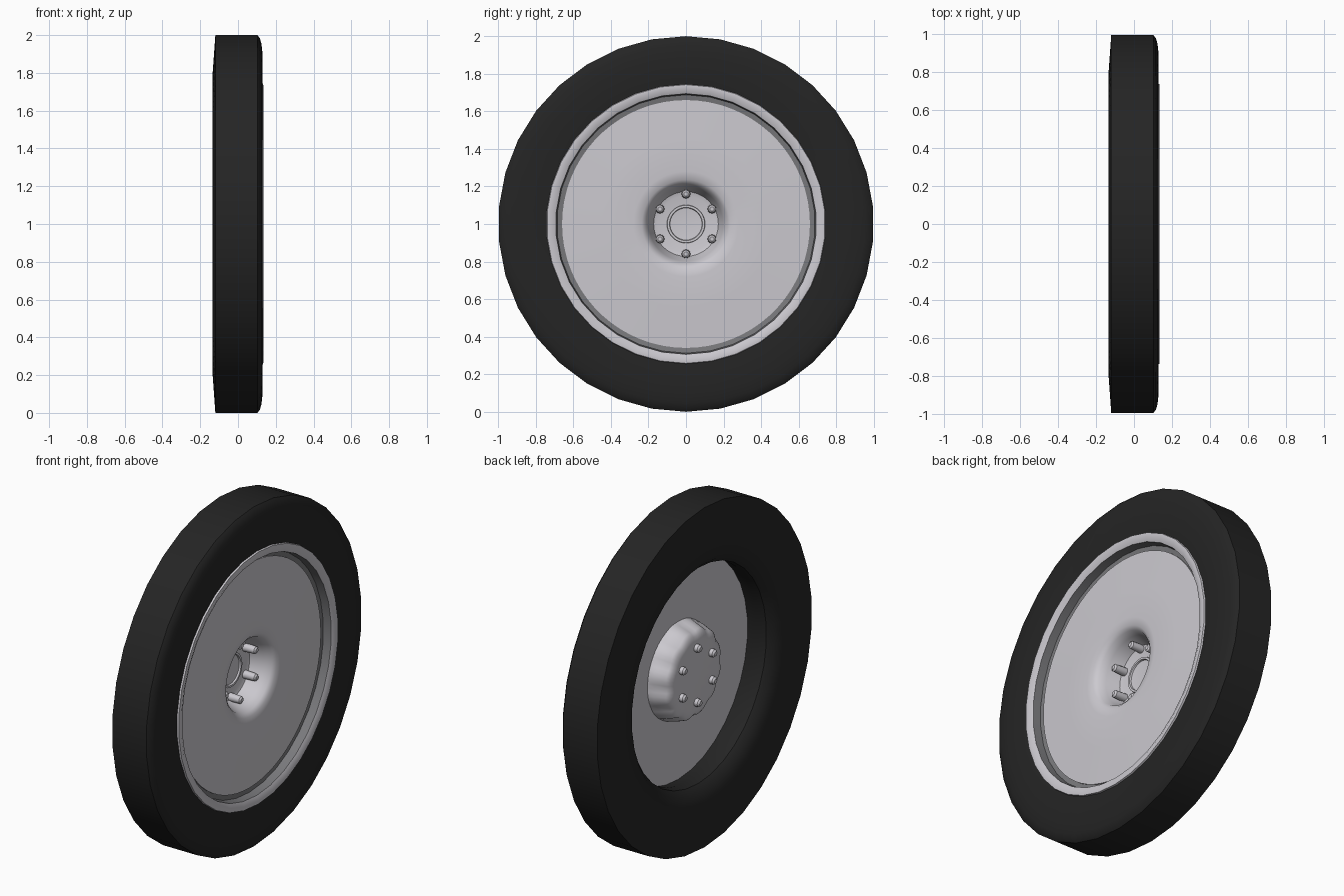
import bpy, bmesh, math

if "Cube" in bpy.data.objects:
    bpy.data.objects.remove(bpy.data.objects["Cube"])


def material(name, rgb):
    m = bpy.data.materials.new(name)
    m.diffuse_color = (*rgb, 1.0)
    m.use_nodes = True
    m.node_tree.nodes["Principled BSDF"].inputs["Base Color"].default_value = m.diffuse_color
    return m


RUBBER = material("black rubber", (0.018, 0.018, 0.018))
METAL = material("light grey metal", (0.60, 0.585, 0.625))
DARK = material("dark grey groove", (0.19, 0.19, 0.20))


def revolve(name, profile, mats, sides=34, scallop=None, center=(0, 0), closed=True,
            dark_segments=(), angle=35):
    """Spin (x, radius) points about an axis along x; center is (y, z)."""
    bm = bmesh.new()
    rings = []
    for k in range(sides):
        a = 2 * math.pi * k / sides
        ring = []
        for i, (x, r) in enumerate(profile):
            if scallop:
                r += scallop(i, a)
            ring.append(bm.verts.new((x, center[0] + r * math.sin(a),
                                      center[1] + r * math.cos(a))))
        rings.append(ring)
    n = len(profile)
    for k in range(sides):
        p, q = rings[k], rings[(k + 1) % sides]
        for i in range(n if closed else n - 1):
            j = (i + 1) % n
            if profile[i][1] == 0 and profile[j][1] == 0:
                continue
            f = bm.faces.new((p[i], p[j], q[j], q[i]))
            f.material_index = 1 if i in dark_segments else 0
    bmesh.ops.remove_doubles(bm, verts=bm.verts, dist=1e-5)
    bmesh.ops.recalc_face_normals(bm, faces=bm.faces)
    me = bpy.data.meshes.new(name)
    bm.to_mesh(me)
    bm.free()
    for m in mats:
        me.materials.append(m)
    ob = bpy.data.objects.new(name, me)
    bpy.context.collection.objects.link(ob)
    bpy.ops.object.select_all(action='DESELECT')
    ob.select_set(True)
    bpy.context.view_layer.objects.active = ob
    bpy.ops.object.shade_smooth_by_angle(angle=math.radians(angle))
    ob.location.z = 1.0
    return ob


# Tyre: rounded front shoulder, flat square-edged back, rolled inner lip
revolve("tyre", [(0.05, 0.70), (0.122, 0.735), (0.130, 0.80), (0.130, 0.90),
                 (0.124, 0.955), (0.115, 0.985), (0.102, 1.0), (-0.12, 1.0),
                 (-0.135, 0.79), (-0.130, 0.72), (-0.112, 0.665), (-0.08, 0.635),
                 (-0.03, 0.63), (0.05, 0.645)], [RUBBER])

# Rim lip with the dark groove around the disc
revolve("rim", [(0.115, 0.747), (0.133, 0.742), (0.135, 0.722), (0.122, 0.694),
                (0.075, 0.688), (0.070, 0.655), (0.05, 0.655), (0.05, 0.70)],
        [METAL, DARK], dark_segments=(3, 4))

# Wheel disc: gently coned front, deep hub well, flat back
revolve("wheel_disc", [(0.052, 0.66), (0.078, 0.660), (0.086, 0.45), (0.092, 0.28),
                       (0.086, 0.235), (0.068, 0.213), (0.03, 0.198), (-0.045, 0.172),
                       (-0.052, 0.15), (-0.052, 0.0), (-0.062, 0.0), (-0.062, 0.20),
                       (0.052, 0.24)], [METAL], sides=68)


# Scalloped hub boss on the back
def flute(i, a):
    return -0.013 * abs(math.cos(6 * a)) ** 3 if i in (1, 2, 3) else 0.0


revolve("hub_boss", [(0.055, 0.285), (0.02, 0.280), (-0.045, 0.258),
                     (-0.062, 0.238), (-0.068, 0.20), (-0.068, 0.0)],
        [METAL], sides=72, scallop=flute, closed=False)

# Raised ring in the hub well
revolve("hub_ring", [(-0.053, 0.102), (-0.042, 0.100), (-0.042, 0.088), (-0.053, 0.085)],
        [METAL], sides=34)

# Six wheel bolts: long studs at the front, short domed ends at the back
for b in range(6):
    t = b * math.pi / 3
    revolve(f"wheel_bolt_{b + 1}",
            [(0.028, 0.0), (0.028, 0.012), (0.020, 0.021), (-0.052, 0.024),
             (-0.088, 0.022), (-0.098, 0.013), (-0.10, 0.0)],
            [METAL], sides=12, center=(0.16 * math.sin(t), 0.16 * math.cos(t)),
            closed=False)
